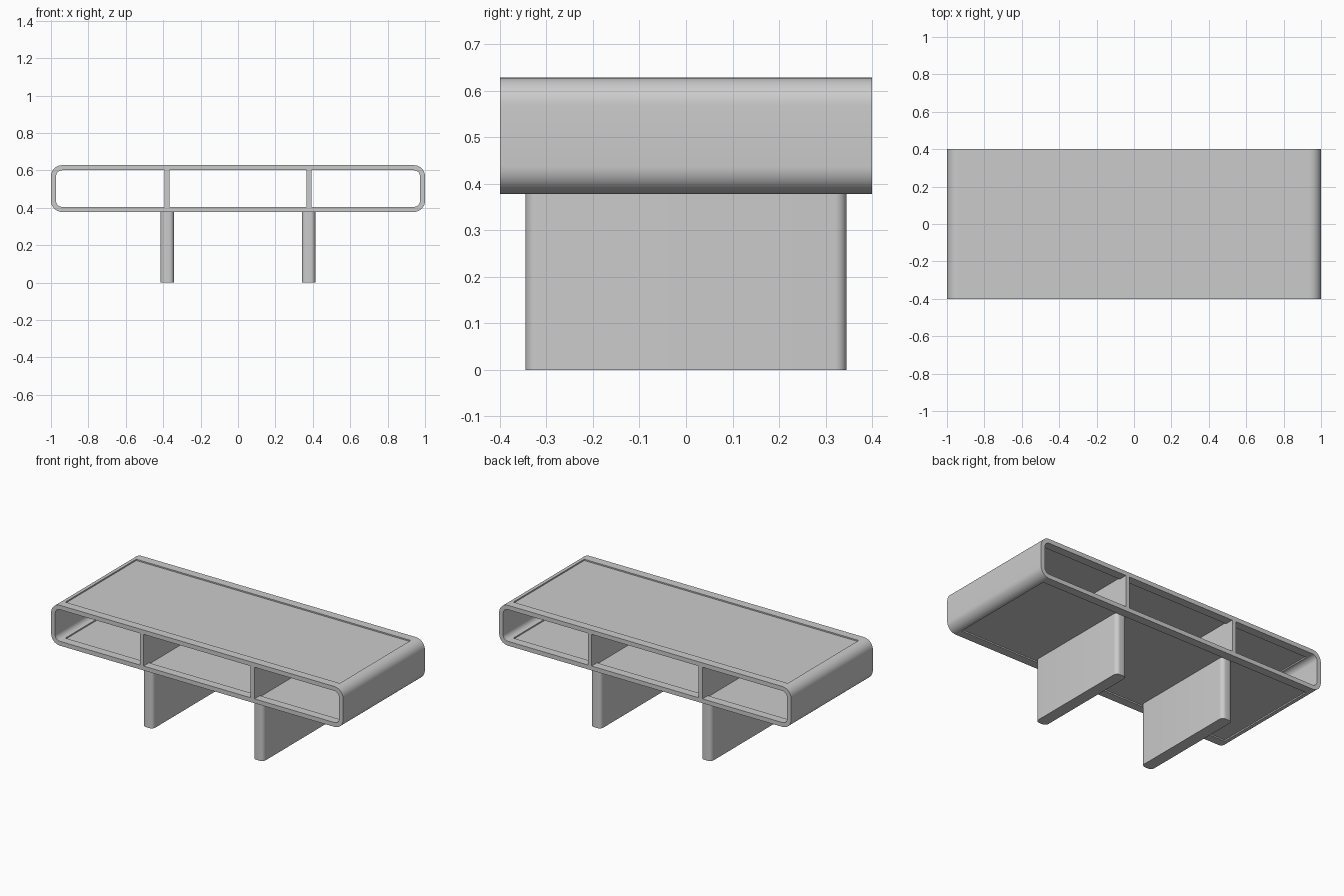
import bpy, bmesh
from math import sin, cos, pi

if "Cube" in bpy.data.objects:
    bpy.data.objects.remove(bpy.data.objects["Cube"])

Z0, Z1 = 0.378, 0.628      # shell bottom and top
T = 0.027                  # shell thickness
XE, YE, YP = 0.94, 0.4, 0.347


def finish(name, bm, smooth=False):
    bmesh.ops.recalc_face_normals(bm, faces=bm.faces)
    me = bpy.data.meshes.new(name)
    bm.to_mesh(me)
    bm.free()
    ob = bpy.data.objects.new(name, me)
    bpy.context.collection.objects.link(ob)
    if smooth:
        bpy.ops.object.select_all(action='DESELECT')
        bpy.context.view_layer.objects.active = ob
        ob.select_set(True)
        bpy.ops.object.shade_smooth_by_angle(angle=0.6)
    return ob


def box(name, x0, x1, y0, y1, z0, z1, radius=0):
    bm = bmesh.new()
    bmesh.ops.create_cube(bm, size=1)
    for v in bm.verts:
        v.co = (x1 if v.co.x > 0 else x0, y1 if v.co.y > 0 else y0, z1 if v.co.z > 0 else z0)
    if radius:
        upright = [e for e in bm.edges if abs(e.verts[0].co.z - e.verts[1].co.z) > 0.01]
        bmesh.ops.bevel(bm, geom=upright, offset=radius, segments=8, profile=0.5, affect='EDGES')
    return finish(name, bm, bool(radius))


def arc(r, steps=10):
    # half-outline of a rounded end, from bottom to top
    cx, lo, hi = XE, Z0 + 0.06, Z1 - 0.06
    low = [(cx + r * cos(a), lo + r * sin(a)) for a in [-pi/2 + pi/2 * i / steps for i in range(steps + 1)]]
    top = [(cx + r * cos(a), hi + r * sin(a)) for a in [pi/2 * i / steps for i in range(steps + 1)]]
    return low + top


def end_cap(name, s):
    bm = bmesh.new()
    outer, inner = arc(0.06), arc(0.06 - T)
    rows = [[bm.verts.new((s * x, y, z)) for x, z in pts]
            for pts, y in ((outer, -YE), (outer, YE), (inner, YE), (inner, -YE))]
    n = len(outer)
    for a, b in zip(rows, rows[1:] + rows[:1]):
        for i in range(n - 1):
            bm.faces.new((a[i], a[i + 1], b[i + 1], b[i]))
    for i in (0, n - 1):
        bm.faces.new([r[i] for r in rows])
    return finish(name, bm, True)


# Rounded ends, dividers and legs on both sides
for side, s in (("left", -1), ("right", 1)):
    end_cap(side + "_end", s)
    c = s * 0.38
    box(side + "_divider", c - 0.013, c + 0.013, -YE, YE, Z0 + T - 0.008, Z1 - T + 0.008)
    c = s * 0.378
    box(side + "_leg", c - 0.036, c + 0.036, -0.345, 0.345, 0, Z0 + 0.008, 0.025)

# Long rails framing the top and the shelf
for level, z in (("shelf", Z0), ("top", Z1 - T)):
    box(level + "_front_rail", -XE, XE, -YE, -YP, z, z + T)
    box(level + "_back_rail", -XE, XE, YP, YE, z, z + T)

# Slightly recessed panels
box("shelf_panel", -XE, XE, -YP, YP, Z0 + 0.008, Z0 + T - 0.008)
for name, x0, x1 in (("left", -XE, -0.368), ("middle", -0.368, 0.368), ("right", 0.368, XE)):
    box(name + "_top_panel", x0, x1, -YP, YP, Z1 - T + 0.008, Z1 - 0.008)
